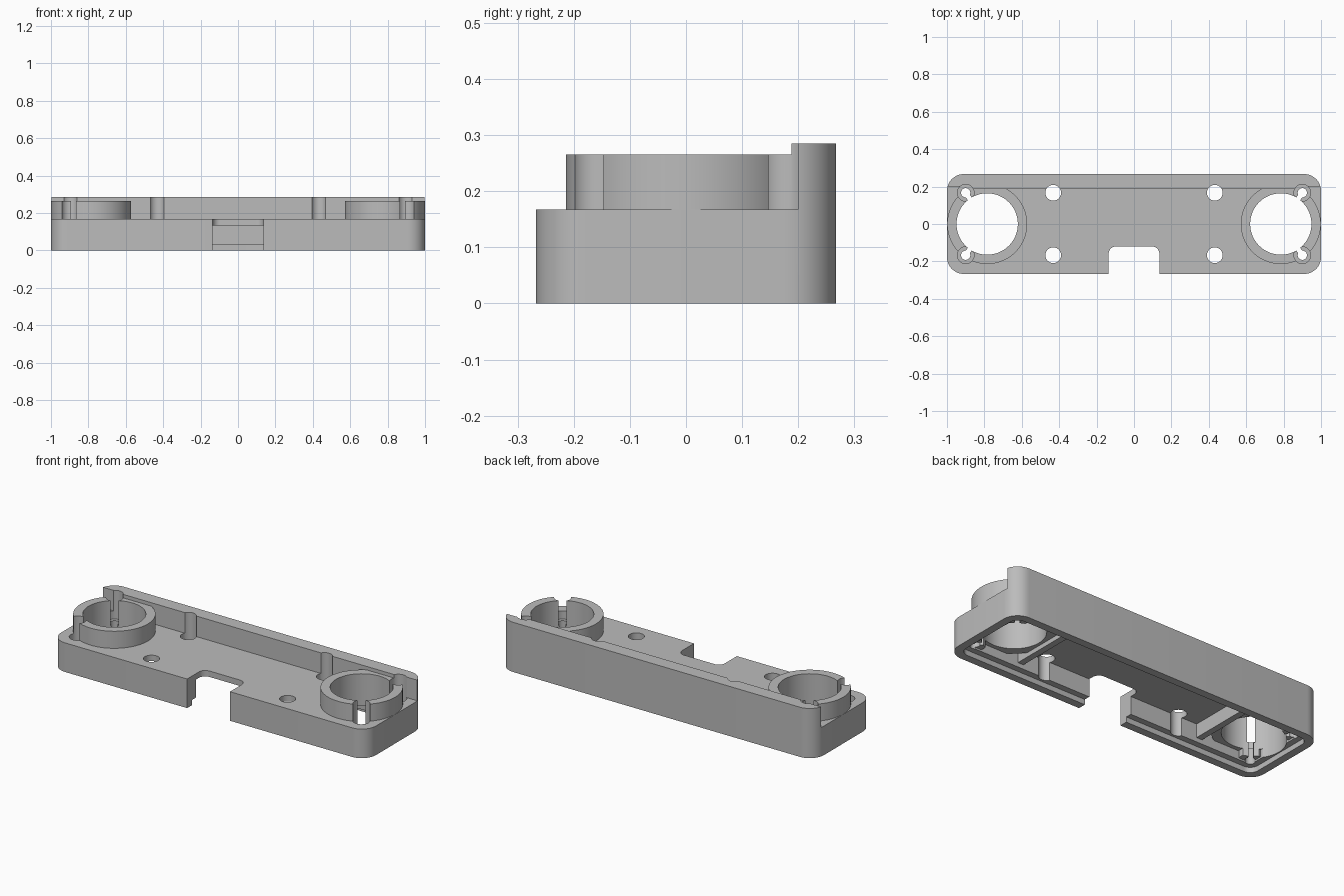
import bpy, bmesh, math

if "Cube" in bpy.data.objects:
    bpy.data.objects.remove(bpy.data.objects["Cube"])

HALF_X, HALF_Y = 1.0, 0.267
DECK, CEILING, WALL_TOP, TUBE_TOP = 0.167, 0.133, 0.285, 0.265
TUBE_X, SCREW_X, SCREW_Y = 0.785, 0.9, 0.167

grey = bpy.data.materials.new("plain grey")
grey.use_nodes = True
grey.diffuse_color = (0.5, 0.5, 0.5, 1)
grey.node_tree.nodes["Principled BSDF"].inputs["Base Color"].default_value = (0.5, 0.5, 0.5, 1)


def prism(name, outline, z0, z1):
    """Extrude a flat outline from z0 up to z1."""
    bm = bmesh.new()
    face = bm.faces.new([bm.verts.new((x, y, z0)) for x, y in outline])
    out = bmesh.ops.extrude_face_region(bm, geom=[face])
    verts = [v for v in out["geom"] if isinstance(v, bmesh.types.BMVert)]
    bmesh.ops.translate(bm, verts=verts, vec=(0, 0, z1 - z0))
    bmesh.ops.recalc_face_normals(bm, faces=bm.faces)
    mesh = bpy.data.meshes.new(name)
    bm.to_mesh(mesh)
    bm.free()
    mesh.materials.append(grey)
    obj = bpy.data.objects.new(name, mesh)
    bpy.context.collection.objects.link(obj)
    return obj


def rounded(cx, cy, hx, hy, r, steps=10):
    """Outline of a rounded rectangle."""
    pts = []
    for k, (sx, sy) in enumerate(((1, 1), (-1, 1), (-1, -1), (1, -1))):
        for i in range(steps + 1):
            a = math.pi / 2 * (k + i / steps)
            pts.append((cx + sx * (hx - r) + r * math.cos(a), cy + sy * (hy - r) + r * math.sin(a)))
    return pts


def circle(cx, cy, r, n=32):
    return [(cx + r * math.cos(math.tau * (i + 0.5) / n), cy + r * math.sin(math.tau * (i + 0.5) / n))
            for i in range(n)]


def strip(ax, ay, bx, by, w):
    """Outline of a straight strip of width w between two points."""
    length = math.hypot(bx - ax, by - ay)
    nx, ny = -(by - ay) / length * w / 2, (bx - ax) / length * w / 2
    return [(ax + nx, ay + ny), (ax - nx, ay - ny), (bx - nx, by - ny), (bx + nx, by + ny)]


def combine(target, tool, operation):
    mod = target.modifiers.new("join", "BOOLEAN")
    mod.operation, mod.solver, mod.object = operation, "EXACT", tool
    bpy.context.view_layer.objects.active = target
    bpy.ops.object.modifier_apply(modifier=mod.name)
    bpy.data.objects.remove(tool)


def cut(outline, z0, z1):
    combine(housing, prism("cutter", outline, z0, z1), "DIFFERENCE")


def add(outline, z0, z1):
    combine(housing, prism("addition", outline, z0, z1), "UNION")


# Rounded housing with a raised back wall
housing = prism("housing", rounded(0, 0, HALF_X, HALF_Y, 0.09), 0, WALL_TOP)
cut([(-1.1, -0.5), (1.1, -0.5), (1.1, 0.2), (SCREW_X, 0.2), (SCREW_X, 0.188),
     (-SCREW_X, 0.188), (-SCREW_X, 0.2), (-1.1, 0.2)], DECK, 0.5)

# Hollow underside with a stepped rim
cut(rounded(0, 0, HALF_X - 0.045, HALF_Y - 0.045, 0.05), -0.1, 0.03)
cut(rounded(0, 0, HALF_X - 0.08, HALF_Y - 0.08, 0.04), -0.1, CEILING)

# Tubes, dividing ribs and screw bosses
for sx in (-1, 1):
    add(rounded(sx * 0.585, 0, 0.018, 0.21, 0.005, 2), 0.055, 0.15)
    add(circle(sx * TUBE_X, 0, 0.214, 72), 0.08, TUBE_TOP)
    for sy in (-1, 1):
        add(circle(sx * SCREW_X, sy * SCREW_Y, 0.06), 0.04, 0.15)

# Bores, counterbored screw holes with slots, and deck holes
for sx in (-1, 1):
    cut(circle(sx * TUBE_X, 0, 0.164, 64), -0.1, 0.5)
    for sy in (-1, 1):
        x, y = sx * SCREW_X, sy * SCREW_Y
        cut(circle(x, y, 0.045), 0.12, 0.5)
        cut(circle(x, y, 0.025, 24), -0.1, 0.5)
        cut(strip(x, y, sx * (TUBE_X + 0.07), sy * 0.1, 0.025), -0.1, 0.5)
        cut(circle(sx * 0.432, sy * SCREW_Y, 0.042), -0.1, 0.5)

# Cable notch in the front
cut(rounded(0, -0.32, 0.136, 0.2, 0.04), -0.1, 0.5)

housing.select_set(True)
bpy.context.view_layer.objects.active = housing
bpy.ops.object.shade_smooth_by_angle(angle=math.radians(30))
